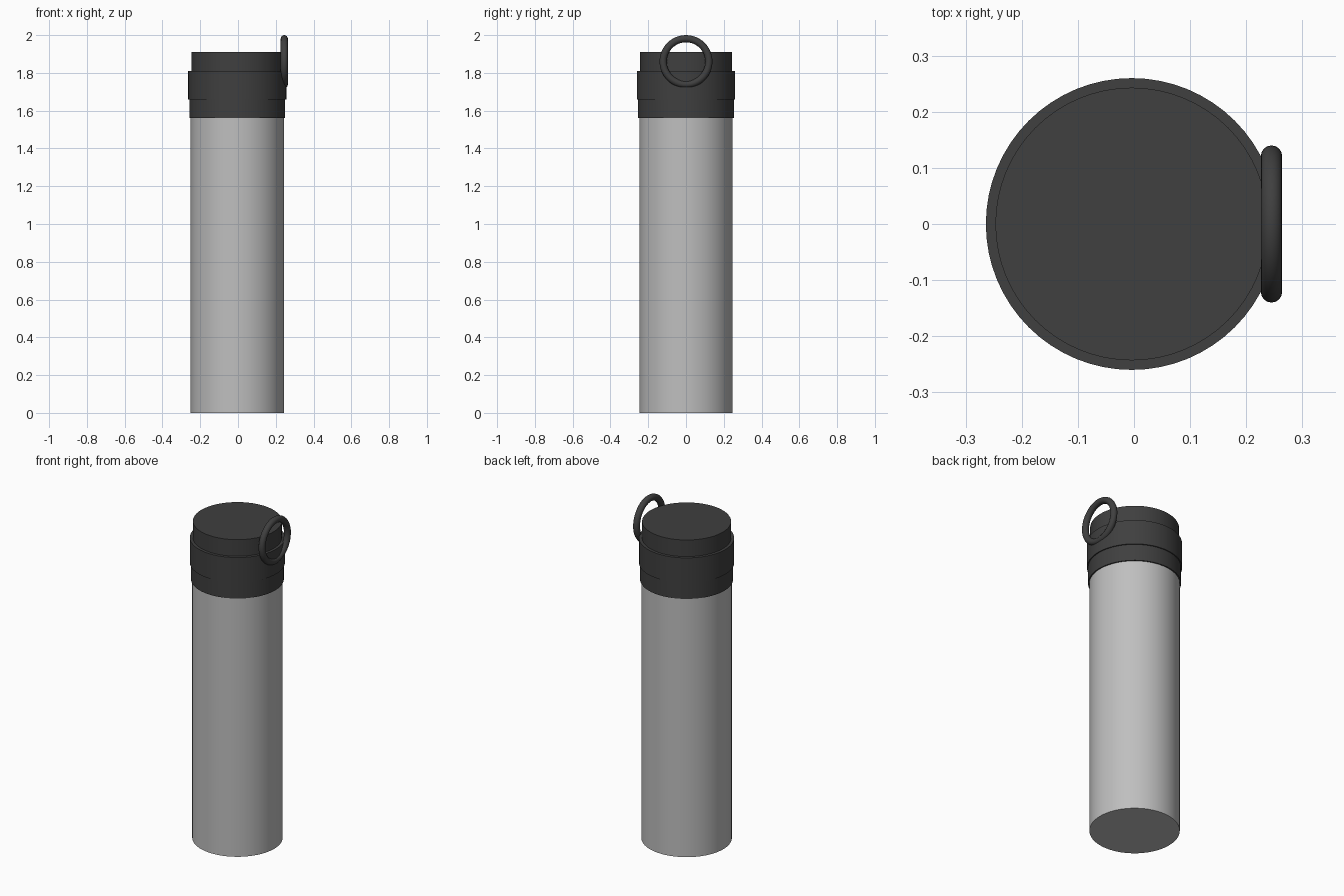
import bpy
import math

CX = -0.004    # axis of the bottle, offset so the ring balances the width
SIDES = 64

old = bpy.data.objects.get("Cube")
if old:
    bpy.data.objects.remove(old, do_unlink=True)


def material(name, rgb):
    m = bpy.data.materials.new(name)
    m.use_nodes = True
    m.diffuse_color = (*rgb, 1)
    m.node_tree.nodes["Principled BSDF"].inputs["Base Color"].default_value = (*rgb, 1)
    return m


steel = material("light grey steel", (0.52, 0.52, 0.52))
plastic = material("dark grey plastic", (0.05, 0.05, 0.05))


def finish(name, mat):
    ob = bpy.context.object
    ob.name = name
    ob.data.materials.append(mat)
    bpy.ops.object.shade_smooth_by_angle(angle=math.radians(35))
    return ob


def drum(name, radius, bottom, top, mat):
    bpy.ops.mesh.primitive_cylinder_add(
        vertices=SIDES, radius=radius, depth=top - bottom,
        location=(CX, 0, (bottom + top) / 2))
    return finish(name, mat)


# Bottle and stepped lid
drum("bottle_body", 0.247, 0, 1.56, steel)
drum("lid_lower_collar", 0.254, 1.56, 1.66, plastic)
drum("lid_upper_collar", 0.26, 1.66, 1.81, plastic)
drum("lid_cap", 0.243, 1.81, 1.91, plastic)

# Carry ring standing on the side of the lid
bpy.ops.mesh.primitive_torus_add(
    major_segments=48, minor_segments=16, major_radius=0.121, minor_radius=0.019,
    location=(0.245, 0, 1.86), rotation=(0, math.pi / 2, 0))
finish("carry_ring", plastic)
